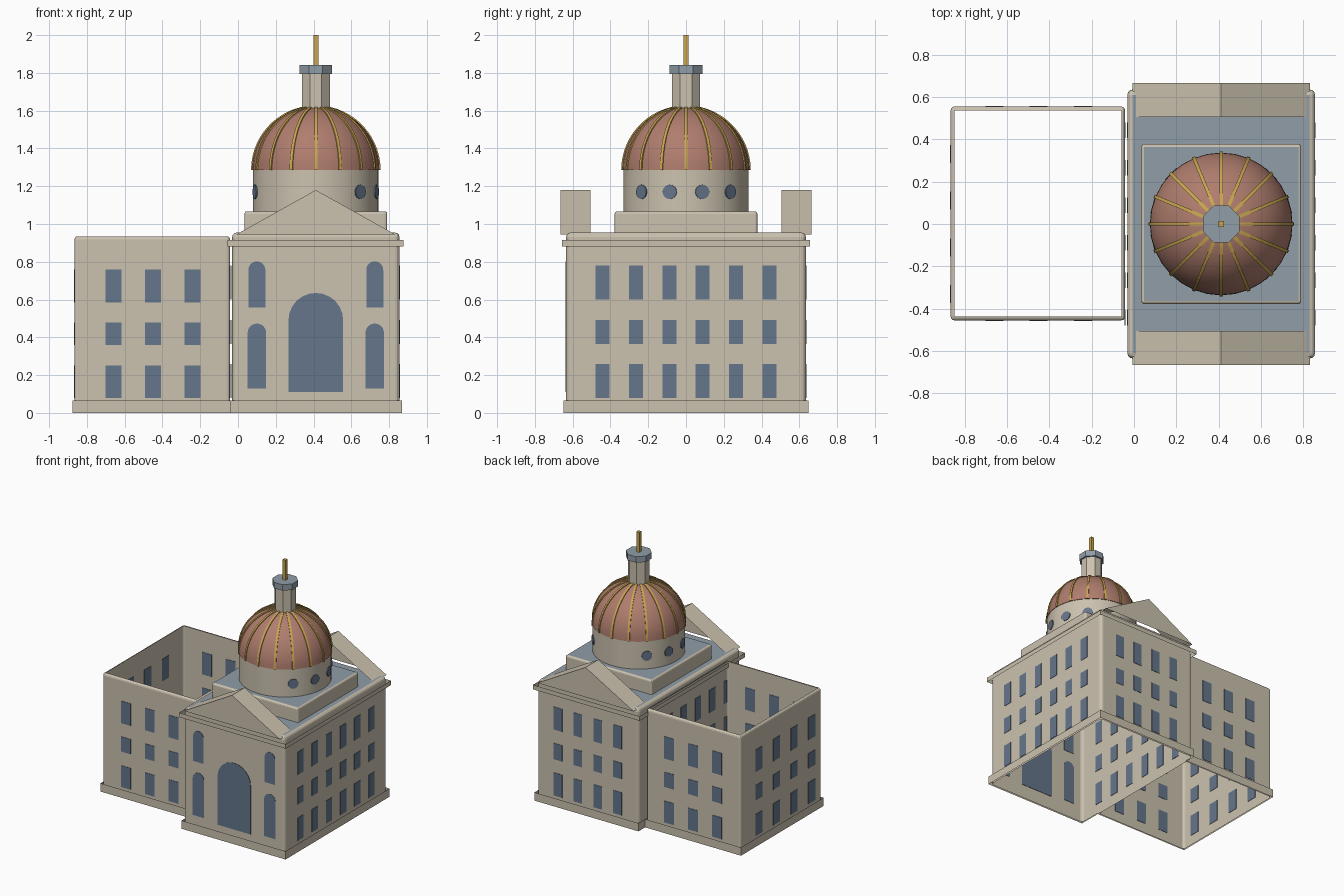
import bpy, bmesh
from math import sin, cos, pi, radians
from mathutils import Matrix, Vector

if "Cube" in bpy.data.objects:
    bpy.data.objects.remove(bpy.data.objects["Cube"])


def material(name, rgb):
    m = bpy.data.materials.new(name)
    m.use_nodes = True
    m.diffuse_color = (*rgb, 1)
    m.node_tree.nodes["Principled BSDF"].inputs["Base Color"].default_value = (*rgb, 1)
    return m


STONE = material("stone", (0.60, 0.54, 0.43))
GLASS = material("blue_glass", (0.13, 0.18, 0.26))
SLATE = material("slate", (0.28, 0.34, 0.39))
COPPER = material("copper", (0.43, 0.205, 0.155))
GOLD = material("gold", (0.58, 0.38, 0.08))
CX = 0.412  # middle of the domed block


def finish(name, bm, *mats, smooth=False):
    me = bpy.data.meshes.new(name)
    bm.to_mesh(me)
    bm.free()
    ob = bpy.data.objects.new(name, me)
    bpy.context.collection.objects.link(ob)
    for m in mats:
        me.materials.append(m)
    if smooth:
        bpy.ops.object.select_all(action='DESELECT')
        ob.select_set(True)
        bpy.context.view_layer.objects.active = ob
        bpy.ops.object.shade_smooth_by_angle(angle=radians(35))
    return ob


def box(name, xs, ys, zs, bevel=0.0, open_top=False, open_bottom=True, mats=(STONE,)):
    """Block with rounded top and corners; flat top takes the second material."""
    bm = bmesh.new()
    bmesh.ops.create_cube(bm, size=1)
    for v in bm.verts:
        v.co = [r[0] if c < 0 else r[1] for c, r in zip(v.co, (xs, ys, zs))]
    if bevel:
        edges = [e for e in bm.edges if max(v.co.z for v in e.verts) > zs[0] + 0.001]
        bmesh.ops.bevel(bm, geom=edges, offset=bevel, segments=3, profile=0.5, affect='EDGES')
    bm.normal_update()
    tops = [f for f in bm.faces if f.normal.z > 0.999]
    bottoms = [f for f in bm.faces if f.normal.z < -0.999]
    if len(mats) > 1:
        for f in tops:
            f.material_index = 1
    gone = (tops if open_top else []) + (bottoms if open_bottom else [])
    if gone:
        bmesh.ops.delete(bm, geom=gone, context='FACES')
    return finish(name, bm, *mats)


def cylinder(name, r, z0, z1, sides, mat, smooth=False):
    bm = bmesh.new()
    spot = Matrix.Translation((CX, 0, (z0 + z1) / 2)) @ Matrix.Rotation(pi / sides, 4, 'Z')
    bmesh.ops.create_cone(bm, cap_ends=True, segments=sides, radius1=r, radius2=r,
                          depth=z1 - z0, matrix=spot)
    return finish(name, bm, mat, smooth=smooth)


def rect(u, w, z0, z1):
    return [(u - w / 2, z0), (u + w / 2, z0), (u + w / 2, z1), (u - w / 2, z1)]


def arch(u, w, z0, z1):
    r = w / 2
    curve = [(u + r * cos(pi * i / 12), z1 - r + r * sin(pi * i / 12)) for i in range(13)]
    return [(u - r, z0), (u + r, z0)] + curve


def disc(r, z):
    return [(r * cos(2 * pi * i / 16), z + r * sin(2 * pi * i / 16)) for i in range(16)]


def plates(name, placed, depth=0.003):
    """Thin glass plates: pairs of outline and wall matrix (wall faces local -y)."""
    bm = bmesh.new()
    for outline, mat in placed:
        f = bm.faces.new([bm.verts.new(mat @ Vector((u, depth, z))) for u, z in outline])
        ext = bmesh.ops.extrude_face_region(bm, geom=[f])
        push = mat.to_3x3() @ Vector((0, -2 * depth, 0))
        bmesh.ops.translate(bm, vec=push, verts=[g for g in ext["geom"]
                                                 if isinstance(g, bmesh.types.BMVert)])
    bmesh.ops.recalc_face_normals(bm, faces=bm.faces)
    return finish(name, bm, GLASS)


def wall(x, y, degrees):
    return Matrix.Translation((x, y, 0)) @ Matrix.Rotation(radians(degrees), 4, 'Z')


def window_grid(name, mat, columns, width, rows):
    plates(name, [(rect(u, width, *row), mat) for u in columns for row in rows])


# Side wing: open shell with a rounded rim
box("wing_walls", (-0.866, -0.042), (-0.455, 0.555), (0, 0.935), 0.018, open_top=True)
box("wing_plinth", (-0.876, -0.037), (-0.465, 0.565), (0, 0.065), open_top=True)

# Domed block: walls, base strip and cornice strip
box("main_walls", (CX - 0.443, CX + 0.443), (-0.635, 0.635), (0, 0.955), 0.025,
    mats=(STONE, SLATE))
box("main_plinth", (CX - 0.451, CX + 0.457), (-0.648, 0.648), (0, 0.065), open_top=True)
box("cornice", (CX - 0.467, CX + 0.464), (-0.657, 0.657), (0.88, 0.915), open_top=True)
box("attic", (CX - 0.378, CX + 0.378), (-0.378, 0.378), (0.95, 1.067), 0.014,
    mats=(STONE, SLATE))

# Pediments: gable and two roof slopes, open behind and below
for label, s in (("front", -1), ("back", 1)):
    bm = bmesh.new()
    outer, inner = [[bm.verts.new((CX + x, s * y, z)) for x, z in
                     ((-0.42, 0.945), (0, 1.18), (0.42, 0.945))] for y in (0.665, 0.505)]
    bm.faces.new(outer)
    for i in (0, 1):
        bm.faces.new((outer[i], outer[i + 1], inner[i + 1], inner[i]))
    bmesh.ops.recalc_face_normals(bm, faces=bm.faces)
    bm.normal_update()
    if any(f.normal.z < -0.1 for f in bm.faces):
        bmesh.ops.reverse_faces(bm, faces=bm.faces)
    finish(label + "_pediment", bm, STONE)

# Rectangular windows
MAIN_ROWS = ((0.08, 0.26), (0.366, 0.493), (0.60, 0.78))
WING_ROWS = ((0.08, 0.25), (0.36, 0.478), (0.584, 0.759))
SIX = [0.177 * (i - 2.5) for i in range(6)]
FOUR = [0.173 * (i - 1.5) for i in range(4)]
window_grid("right_windows", wall(CX + 0.443, 0, 90), SIX, 0.074, MAIN_ROWS)
window_grid("left_windows", wall(-0.042, 0, -90), SIX, 0.074, MAIN_ROWS)
window_grid("left_windows_inside", wall(CX - 0.443, 0, 90), SIX, 0.074, MAIN_ROWS)
window_grid("back_windows", wall(CX, 0.635, 180), FOUR, 0.074, MAIN_ROWS)
THREE = (-0.209, 0, 0.209)
window_grid("wing_front_windows", wall(-0.451, -0.455, 0), THREE, 0.085, WING_ROWS)
window_grid("wing_back_windows", wall(-0.451, 0.555, 180), THREE, 0.085, WING_ROWS)
window_grid("wing_side_windows", wall(-0.866, 0, -90), (-0.33, -0.11, 0.11, 0.33),
            0.085, WING_ROWS)

# Arched front door and windows
front = wall(CX, -0.635, 0)
plates("front_door", [(arch(0, 0.29, 0.11, 0.635), front)])
plates("front_arched_windows", [(arch(s * 0.312, w, z0, z1), front) for s in (-1, 1)
                                for w, z0, z1 in ((0.098, 0.13, 0.473), (0.09, 0.557, 0.802))])

# Drum with round windows on its two sides
cylinder("drum", 0.332, 1.06, 1.29, 48, STONE, smooth=True)
around = []
for a in (-45, -15, 15, 45, 135, 165, 195):
    t = radians(a)
    around.append((disc(0.038, 1.17), wall(CX + 0.332 * cos(t), 0.332 * sin(t), a + 90)))
plates("drum_windows", around, depth=0.0045)

# Dome
R, BASE = 0.337, 1.285
bm = bmesh.new()
arc = [(R * cos(pi / 2 * i / 14), BASE + R * sin(pi / 2 * i / 14)) for i in range(15)]
line = [bm.verts.new((CX + r, 0, z)) for r, z in [(0, BASE)] + arc]
edges = [bm.edges.new(pair) for pair in zip(line, line[1:])]
bmesh.ops.spin(bm, geom=line + edges, cent=(CX, 0, 0), axis=(0, 0, 1), angle=2 * pi, steps=32)
bmesh.ops.remove_doubles(bm, verts=bm.verts, dist=0.0005)
bmesh.ops.recalc_face_normals(bm, faces=bm.faces)
finish("dome", bm, COPPER, smooth=True)

# Gilded ribs: rectangular bars bent along the dome
bm = bmesh.new()
for k in range(16):
    turn = Matrix.Translation((CX, 0, BASE)) @ Matrix.Rotation(2 * pi * k / 16, 4, 'Z')
    last = None
    for i in range(15):
        t = pi / 2 * 0.92 * i / 14
        ring = [bm.verts.new(turn @ Vector((r * cos(t), w, r * sin(t))))
                for r, w in ((R - 0.01, -0.008), (R + 0.006, -0.008),
                             (R + 0.006, 0.008), (R - 0.01, 0.008))]
        if last:
            for j in range(4):
                n = (j + 1) % 4
                bm.faces.new((last[j], last[n], ring[n], ring[j]))
        else:
            bm.faces.new(ring)
        last = ring
bmesh.ops.recalc_face_normals(bm, faces=bm.faces)
finish("dome_ribs", bm, GOLD)

# Lantern, cap and spire
cylinder("lantern", 0.08, 1.58, 1.80, 8, STONE)
cylinder("lantern_cap", 0.094, 1.795, 1.842, 8, SLATE)
box("spire", (CX - 0.013, CX + 0.013), (-0.013, 0.013), (1.84, 2.0),
    open_bottom=False, mats=(GOLD,))
